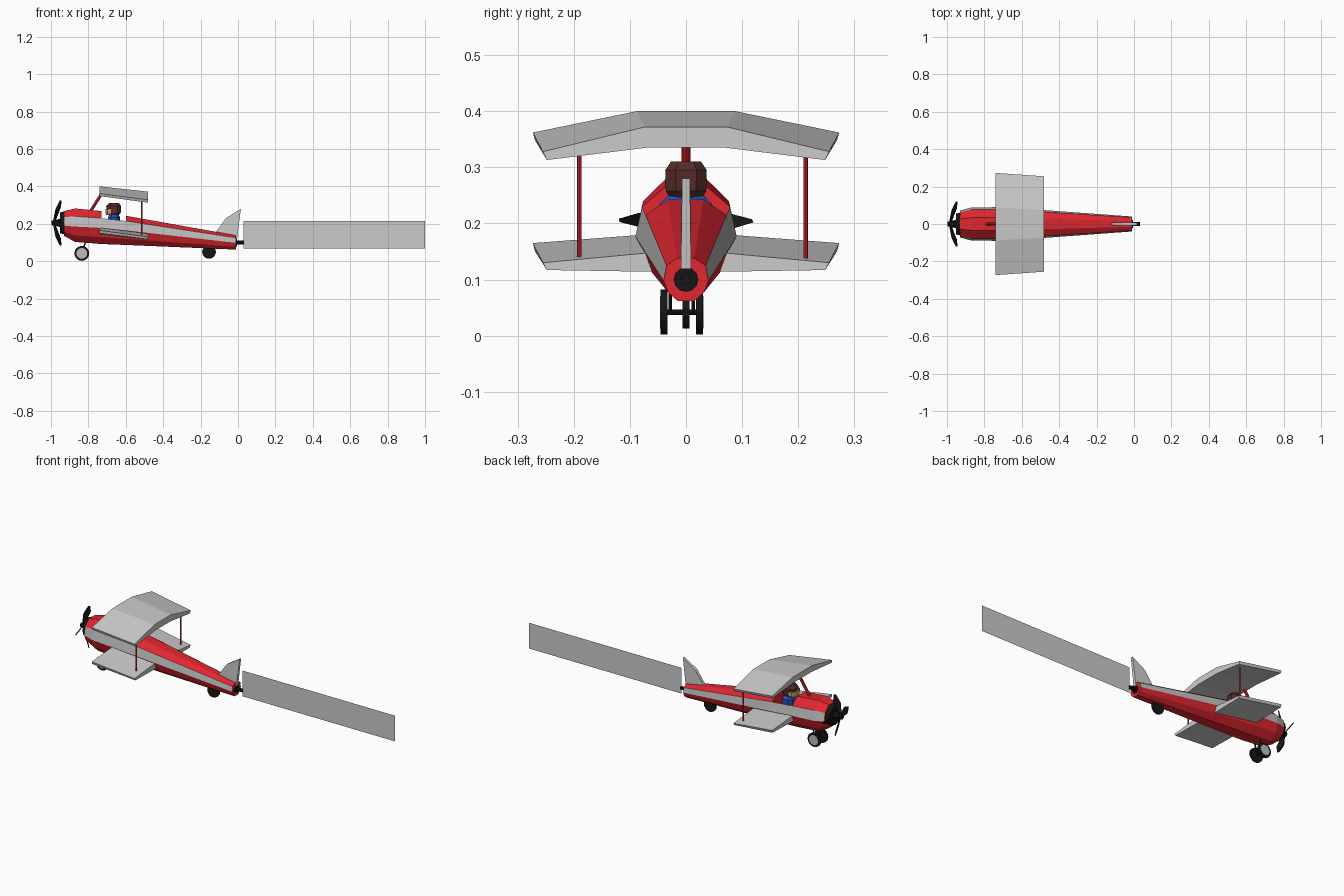
import bpy, bmesh, math
from mathutils import Vector, Matrix

if "Cube" in bpy.data.objects:
    bpy.data.objects.remove(bpy.data.objects["Cube"])

def mat(name, c):
    m = bpy.data.materials.new(name)
    m.diffuse_color = (*c, 1)
    m.use_nodes = True
    m.node_tree.nodes["Principled BSDF"].inputs["Base Color"].default_value = m.diffuse_color
    return m

RED = mat("red", (0.75, 0.02, 0.03))
BLACK = mat("black", (0.008, 0.008, 0.008))
BROWN = mat("brown", (0.09, 0.025, 0.02))
BLUE = mat("blue", (0.02, 0.08, 0.5))
SKIN = mat("skin", (0.7, 0.36, 0.24))
GREY = mat("grey", (0.5, 0.5, 0.5))

def add(name, bm, *mats):
    bmesh.ops.recalc_face_normals(bm, faces=bm.faces)
    me = bpy.data.meshes.new(name)
    bm.to_mesh(me)
    bm.free()
    for m in mats:
        if m:
            me.materials.append(m)
    ob = bpy.data.objects.new(name, me)
    bpy.context.collection.objects.link(ob)
    return ob

def loft(rings, caps=True, keep=lambda i, j: True, slot=lambda i, j: 0):
    bm = bmesh.new()
    vs = [[bm.verts.new(p) for p in r] for r in rings]
    n = len(rings[0])
    for i in range(len(rings) - 1):
        for j in range(n):
            if keep(i, j):
                k = (j + 1) % n
                f = bm.faces.new((vs[i][j], vs[i][k], vs[i + 1][k], vs[i + 1][j]))
                f.material_index = slot(i, j)
    if caps:
        bm.faces.new(vs[0])
        bm.faces.new(vs[-1])
    return bm

def rod(name, a, b, r1, r2, sides, m):
    a, b = Vector(a), Vector(b)
    d = b - a
    bm = bmesh.new()
    bmesh.ops.create_cone(bm, cap_ends=True, segments=sides, radius1=r1, radius2=r2, depth=d.length,
                          matrix=Matrix.Translation((a + b) / 2) @ d.to_track_quat('Z', 'Y').to_matrix().to_4x4())
    return add(name, bm, m)

# fuselage: ten-sided sections (x, half width, top, stripe top, stripe bottom, bottom)
def section(x, w, top, s1, s2, bot):
    low = s2 * 0.42 + bot * 0.58
    half = [(0.38 * w, top), (0.87 * w, s1), (w, s2), (0.8 * w, low), (0.38 * w, bot)]
    return [(x, y, z) for y, z in half] + [(x, -y, z) for y, z in reversed(half)]

stations = [(-0.93, 0.072, 0.268, 0.236, 0.19, 0.135),
            (-0.87, 0.088, 0.282, 0.240, 0.185, 0.103),
            (-0.73, 0.09, 0.268, 0.230, 0.178, 0.092),
            (-0.60, 0.083, 0.243, 0.215, 0.165, 0.087),
            (-0.01, 0.04, 0.138, 0.125, 0.098, 0.062)]
rings = [section(*s) for s in stations]
add("fuselage", loft(rings, keep=lambda i, j: not (i == 2 and j in (0, 8, 9)),
                     slot=lambda i, j: 1 if j in (1, 7) else 0), RED, GREY)

# cockpit bulkheads and floor
for name, i in (("cockpit_front_wall", 2), ("cockpit_back_wall", 3)):
    bm = bmesh.new()
    bm.faces.new([bm.verts.new(p) for p in rings[i]])
    add(name, bm, RED)
bm = bmesh.new()
bm.faces.new([bm.verts.new(p) for p in ((-0.73, -0.085, 0.165), (-0.6, -0.08, 0.16),
                                        (-0.6, 0.08, 0.16), (-0.73, 0.085, 0.165))])
add("cockpit_floor", bm, BLACK)

# tail socket and tow rod
rod("tail_socket", (-0.02, 0, 0.1), (-0.006, 0, 0.1), 0.022, 0.022, 12, BLACK)
rod("tow_rod", (-0.01, 0, 0.1), (0.032, 0, 0.1), 0.01, 0.01, 8, BLACK)

# wings: four-point sections at each tip and root, mirrored in y
def wing(name, root, tip):
    flip = lambda s: [(x, -y, z) for x, y, z in s]
    return add(name, loft([flip(tip), flip(root), root, tip]))

def wing_section(yf, yb, yb2, z):
    return [(-0.74, yf - 0.004, z[0]), (-0.74, yf, z[1]), (-0.48, yb, z[2]), (-0.48, yb2, z[3])]

wing("upper_wing", wing_section(0.088, 0.073, 0.07, (0.365, 0.40, 0.372, 0.335)),
     wing_section(0.273, 0.255, 0.248, (0.348, 0.362, 0.328, 0.313)))
wing("lower_wing", wing_section(0.088, 0.073, 0.07, (0.145, 0.179, 0.147, 0.114)),
     wing_section(0.273, 0.255, 0.248, (0.15, 0.165, 0.130, 0.117)))

# wing struts
rod("left_wing_strut", (-0.515, -0.19, 0.14), (-0.515, -0.19, 0.335), 0.004, 0.004, 8, RED)
rod("right_wing_strut", (-0.515, 0.213, 0.137), (-0.515, 0.213, 0.335), 0.004, 0.004, 8, RED)
rod("centre_wing_strut", (-0.79, 0, 0.265), (-0.72, 0, 0.375), 0.008, 0.008, 8, RED)

# tail fin: side profile with slight thickness, thin at the rear tip
fin = [(-0.13, 0.14), (-0.065, 0.23), (0.015, 0.28), (-0.005, 0.12)]
thick = [0.008, 0.009, 0.007, 0.009]
add("tail_fin", loft([[(x, s * t, z) for (x, z), t in zip(fin, thick)] for s in (-1, 1)]))

# banner
bm = bmesh.new()
bm.faces.new([bm.verts.new(p) for p in ((0.03, 0, 0.067), (1, 0, 0.067), (1, 0, 0.215), (0.03, 0, 0.215))])
add("banner", bm)

# propeller: engine disc, spinner and four swept, pitched blades
PZ = 0.205
rod("engine_disc", (-0.92, 0, PZ), (-0.952, 0, PZ), 0.064, 0.055, 12, BLACK)
rod("spinner", (-0.95, 0, PZ), (-0.998, 0, PZ), 0.022, 0.012, 8, BLACK)
outline = [(0.01, -0.006), (0.075, -0.017), (0.118, -0.003), (0.12, 0.004), (0.085, 0.017), (0.01, 0.006)]
for k in range(4):
    turn = Matrix.Rotation(k * math.pi / 2, 3, 'X')
    blade = []
    for t in (-0.003, 0.003):
        ring = []
        for r, c in outline:
            p = Vector((-0.985 + 0.3 * r + 0.6 * c + t, 0.8 * c, r))
            ring.append(turn @ p + Vector((0, 0, PZ)))
        blade.append(ring)
    add(f"propeller_blade_{k + 1}", loft(blade), BLACK)

# landing gear
def wheel(name, x, y, z, r, w):
    rod(name + "_tyre", (x, y - w, z), (x, y + w, z), r, r, 16, BLACK)

for side, y, out in (("left", -0.039, -1), ("right", 0.024, 1)):
    wheel(side + "_wheel", -0.835, y, 0.042, 0.04, 0.006)
    rod(side + "_wheel_hub", (-0.835, y, 0.042), (-0.835, y + out * 0.0075, 0.042), 0.029, 0.029, 16, GREY)
    yi = y - out * 0.011
    rod(side + "_gear_leg", (-0.835, yi, 0.042), (-0.81, yi, 0.12), 0.004, 0.004, 6, BLACK)
rod("axle", (-0.835, -0.039, 0.042), (-0.835, 0.024, 0.042), 0.005, 0.005, 8, BLACK)
wheel("tail_wheel", -0.155, 0, 0.05, 0.037, 0.006)

# pilot: octagonal torso and head lofted from chamfered rectangles
def octagon(x0, x1, w, z):
    cx, h = (x0 + x1) / 2, (x1 - x0) / 2
    q = [(1, 0.5), (0.5, 1), (-0.5, 1), (-1, 0.5), (-1, -0.5), (-0.5, -1), (0.5, -1), (1, -0.5)]
    return [(cx + a * h, b * w, z) for a, b in q]

add("pilot_body", loft([octagon(-0.695, -0.63, 0.046, 0.16), octagon(-0.695, -0.63, 0.046, 0.235),
                        octagon(-0.685, -0.64, 0.032, 0.25)]), BLUE)
add("pilot_head", loft([octagon(-0.69, -0.64, 0.026, 0.243), octagon(-0.7, -0.627, 0.036, 0.258),
                        octagon(-0.705, -0.625, 0.037, 0.295), octagon(-0.69, -0.635, 0.027, 0.31)]), BROWN)
add("pilot_face", loft([octagon(-0.705, -0.67, 0.03, 0.247), octagon(-0.708, -0.67, 0.0375, 0.26),
                        octagon(-0.708, -0.67, 0.0375, 0.28)]), SKIN)
